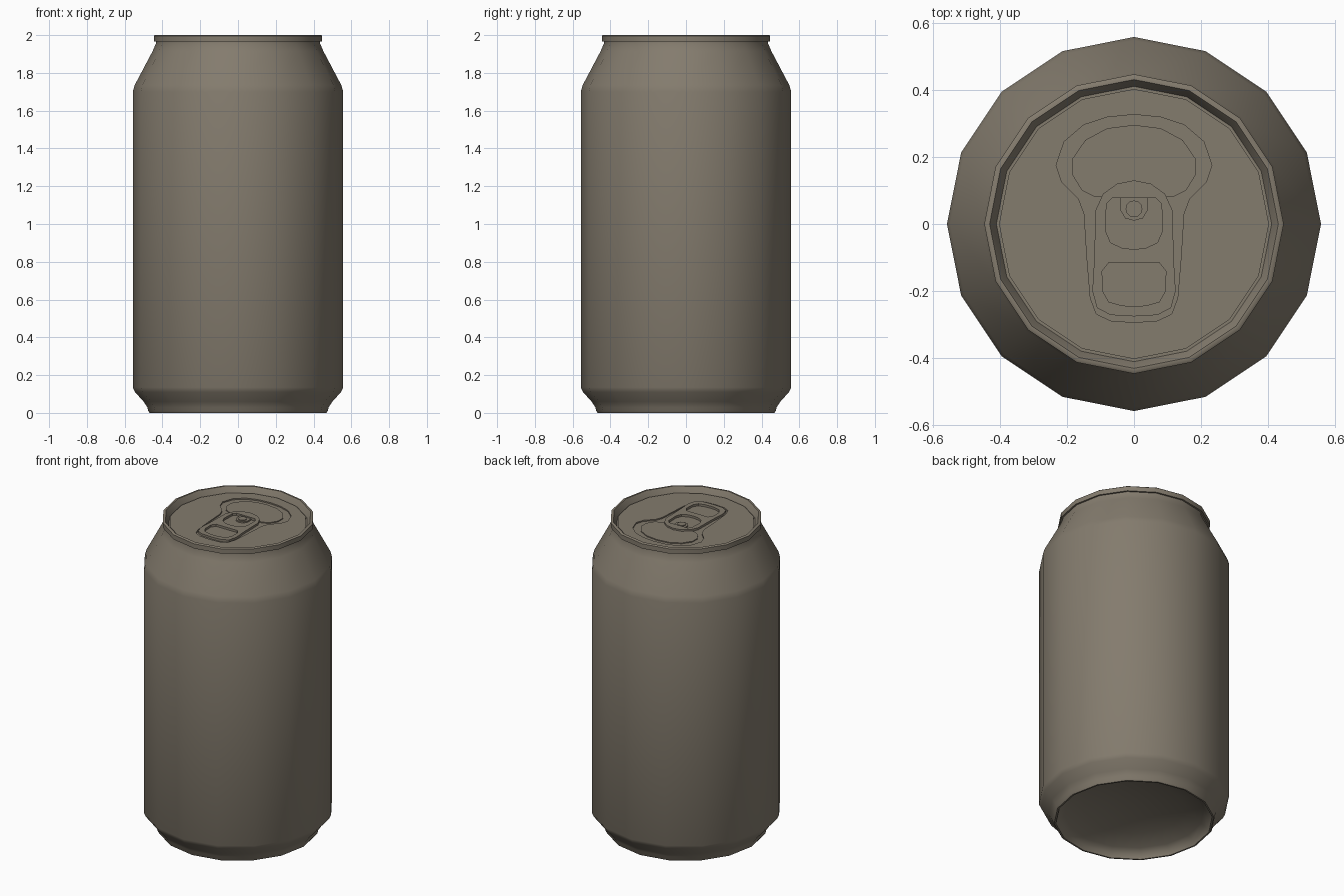
import bpy, bmesh, math

if "Cube" in bpy.data.objects:
    bpy.data.objects.remove(bpy.data.objects["Cube"])

SIDES = 16
metal = bpy.data.materials.new("warm_metal")
metal.diffuse_color = (.23, .2, .155, 1)
metal.use_nodes = True
metal.node_tree.nodes["Principled BSDF"].inputs["Base Color"].default_value = metal.diffuse_color


def ring(r, n=SIDES, cy=0.0):
    return [(r * math.cos(2 * math.pi * i / n), cy + r * math.sin(2 * math.pi * i / n)) for i in range(n)]


def mirrored(half):
    """Close a right-hand half outline (top to bottom) by mirroring it in x."""
    return half + [(-x, y) for x, y in reversed(half) if x > 0]


def finish(obj, angle):
    bpy.ops.object.select_all(action='DESELECT')
    obj.select_set(True)
    bpy.context.view_layer.objects.active = obj
    if obj.type == 'CURVE':
        bpy.ops.object.convert(target='MESH')
    obj = bpy.context.view_layer.objects.active
    obj.data.materials.clear()
    obj.data.materials.append(metal)
    bpy.ops.object.shade_smooth_by_angle(angle=math.radians(angle))


def lathe(name, profile):
    bm = bmesh.new()
    rings = []
    for r, z in profile:
        if r == 0:
            rings.append([bm.verts.new((0, 0, z))] * SIDES)
        else:
            rings.append([bm.verts.new((x, y, z)) for x, y in ring(r)])
    for a, b in zip(rings, rings[1:]):
        for i in range(SIDES):
            j = (i + 1) % SIDES
            bm.faces.new(list(dict.fromkeys((a[i], a[j], b[j], b[i]))))
    bmesh.ops.recalc_face_normals(bm, faces=bm.faces)
    mesh = bpy.data.meshes.new(name)
    bm.to_mesh(mesh)
    bm.free()
    obj = bpy.data.objects.new(name, mesh)
    bpy.context.collection.objects.link(obj)
    finish(obj, 50)


def plate(name, outlines, z0, z1):
    """Flat plate: first outline is the rim, further outlines are holes."""
    cu = bpy.data.curves.new(name, 'CURVE')
    cu.dimensions = '2D'
    cu.fill_mode = 'BOTH'
    cu.extrude = (z1 - z0) / 2
    for pts in outlines:
        sp = cu.splines.new('POLY')
        sp.points.add(len(pts) - 1)
        for p, (x, y) in zip(sp.points, pts):
            p.co = (x, y, 0, 1)
        sp.use_cyclic_u = True
    obj = bpy.data.objects.new(name, cu)
    obj.location.z = (z0 + z1) / 2
    bpy.context.collection.objects.link(obj)
    finish(obj, 40)


# Can wall: domed base, foot, straight side, neck and rolled rim
lathe("can_body", [
    (0, .12), (.15, .11), (.3, .085), (.41, .05), (.447, .028), (.458, 0), (.468, 0),
    (.475, .01), (.48, .03), (.5, .06), (.545, .11), (.557, .135), (.557, 1.70), (.547, 1.735),
    (.452, 1.915), (.435, 1.955), (.435, 1.966), (.446, 1.966), (.446, 1.996), (.441, 2.0),
    (.43, 2.0), (.424, 1.99), (.41, 1.96), (.398, 1.96)])

# Lid with a keyhole-shaped recess
keyhole = mirrored([
    (0, .326), (.08, .318), (.15, .295), (.208, .245), (.232, .175), (.215, .125),
    (.165, .075), (.148, .03), (.14, -.1), (.13, -.22), (.112, -.268), (.07, -.288), (0, -.293)])
plate("lid", [ring(.402), keyhole], 1.955, 1.968)
plate("recess_floor", [keyhole], 1.953, 1.96)

# Scored drinking opening
plate("mouth_panel", [mirrored([
    (0, .295), (.08, .285), (.145, .25), (.183, .195), (.183, .145), (.155, .1),
    (.115, .08), (0, .078)])], 1.957, 1.966)

# Pull tab with two holes, tongue and rivet
rivet_hole = mirrored([
    (0, .078), (.065, .078), (.082, .06), (.085, -.02), (.07, -.055), (.035, -.072), (0, -.075)])
finger_hole = mirrored([
    (0, -.115), (.075, -.115), (.095, -.14), (.093, -.2), (.075, -.232), (.035, -.243), (0, -.245)])
plate("pull_tab", [mirrored([
    (0, .13), (.05, .12), (.092, .09), (.115, .04), (.118, -.1), (.124, -.2),
    (.11, -.25), (.07, -.271), (0, -.275)]), rivet_hole, finger_hole], 1.962, 1.976)
plate("tab_tongue", [mirrored([
    (0, .079), (.04, .079), (.04, .04), (.026, .017), (0, .01)])], 1.96, 1.968)
plate("rivet", [ring(.025, 12, .045)], 1.96, 1.973)
